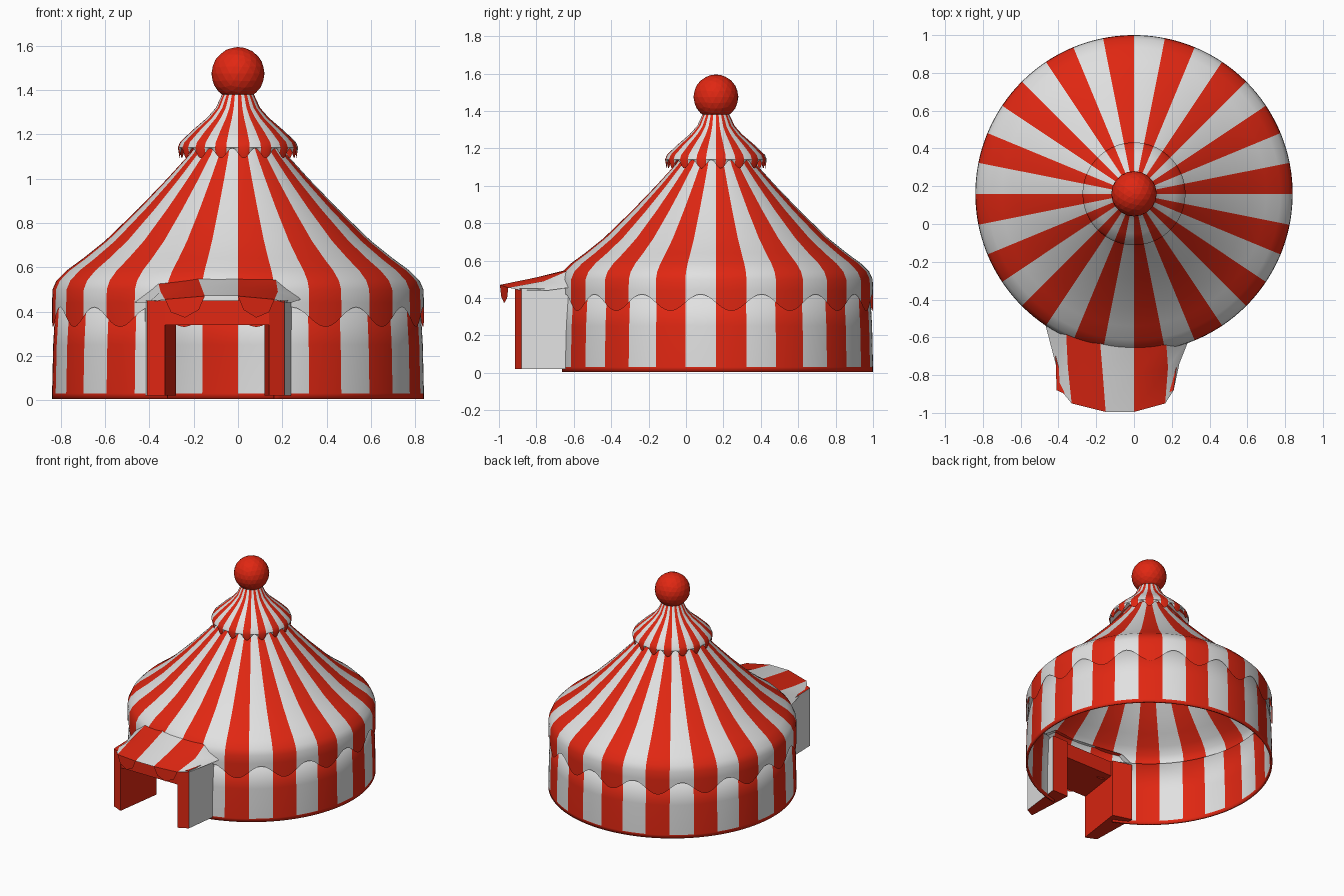
import bpy, bmesh, math
from mathutils import Vector

if "Cube" in bpy.data.objects:
    bpy.data.objects.remove(bpy.data.objects["Cube"])

def material(name, rgb):
    m = bpy.data.materials.new(name)
    m.diffuse_color = (*rgb, 1)
    m.use_nodes = True
    m.node_tree.nodes["Principled BSDF"].inputs["Base Color"].default_value = m.diffuse_color
    return m

MATS = [material("white_canvas", (0.75, 0.75, 0.75)), material("red_canvas", (0.75, 0.02, 0.006))]
CY, SECTORS, SUB = 0.16, 32, 6      # tent axis, stripes, columns per stripe

def finish(name, bm, angle=35):
    mesh = bpy.data.meshes.new(name)
    bm.to_mesh(mesh)
    bm.free()
    ob = bpy.data.objects.new(name, mesh)
    bpy.context.collection.objects.link(ob)
    for m in MATS:
        mesh.materials.append(m)
    if angle:
        bpy.ops.object.select_all(action='DESELECT')
        ob.select_set(True)
        bpy.context.view_layer.objects.active = ob
        bpy.ops.object.shade_smooth_by_angle(angle=math.radians(angle))
    return ob

def striped_lathe(name, profile, drop=0.0, skip=(), red_below=-1):
    """Revolve (radius, z) points; stripes alternate, red ones hang lower by drop."""
    bm, n = bmesh.new(), SECTORS * SUB
    cols = []
    for i in range(n):
        a = 2 * math.pi * i / n
        wave = math.sin(math.pi * i / SUB)          # positive on red stripes
        cols.append([bm.verts.new((r * math.cos(a), CY + r * math.sin(a),
                     z - (drop * wave if k == 0 else 0))) for k, (r, z) in enumerate(profile)])
    for i in range(n):
        if i // SUB in skip:
            continue
        a, b = cols[i], cols[(i + 1) % n]
        for k in range(len(profile) - 1):
            f = bm.faces.new((a[k], b[k], b[k + 1], a[k + 1]))
            f.material_index = 1 if (i // SUB) % 2 == 0 or profile[k + 1][1] <= red_below else 0
    bmesh.ops.delete(bm, geom=[v for v in bm.verts if not v.link_faces], context='VERTS')
    return finish(name, bm)

# Round wall with red hem and an open doorway
wall = striped_lathe("wall", [(0.84, 0.005), (0.84, 0.03), (0.835, 0.25), (0.822, 0.47)],
                     skip=(22, 23, 24), red_below=0.031)
sol = wall.modifiers.new("thickness", 'SOLIDIFY')
sol.thickness = 0.012

# Main roof and small upper roof, both with scalloped hems
striped_lathe("main_roof", [(0.84, 0.375), (0.84, 0.44), (0.838, 0.5), (0.82, 0.54), (0.775, 0.585),
                            (0.7, 0.64), (0.6, 0.72), (0.45, 0.865), (0.32, 1.0), (0.22, 1.11),
                            (0.16, 1.19)], drop=0.045)
striped_lathe("upper_roof", [(0.265, 1.115), (0.272, 1.14), (0.262, 1.165), (0.21, 1.215),
                             (0.14, 1.275), (0.1, 1.32), (0.07, 1.385)], drop=0.022)

# Ball on top
bm = bmesh.new()
bmesh.ops.create_icosphere(bm, subdivisions=3, radius=0.12)
bmesh.ops.translate(bm, verts=bm.verts, vec=(0, CY, 1.475))
for f in bm.faces:
    f.material_index = 1
finish("top_ball", bm, 0)

def prism(name, foot, z0, z1):
    """Extruded footprint; faces turned away from the doorway are white."""
    bm = bmesh.new()
    base = bm.faces.new([bm.verts.new((x, y, z0)) for x, y in foot])
    top = bmesh.ops.extrude_face_region(bm, geom=[base])["geom"]
    bmesh.ops.translate(bm, verts=[g for g in top if isinstance(g, bmesh.types.BMVert)], vec=(0, 0, z1 - z0))
    bmesh.ops.recalc_face_normals(bm, faces=bm.faces)
    for f in bm.faces:
        away = f.normal.x * (f.calc_center_median().x + 0.08)
        f.material_index = 0 if away > 0 and abs(f.normal.x) > 0.8 else 1
    return finish(name, bm, 0)

# Entrance passage
prism("left_door_wall", [(-0.41, -0.88), (-0.33, -0.915), (-0.28, -0.56), (-0.42, -0.52)], 0.02, 0.45)
prism("right_door_wall", [(0.21, -0.88), (0.14, -0.915), (0.12, -0.56), (0.25, -0.56)], 0.02, 0.45)
prism("door_lintel", [(-0.34, -0.91), (0.15, -0.91), (0.13, -0.58), (-0.29, -0.58)], 0.34, 0.45)

# Awning over the entrance: rows run from the roof to the hanging front hem
rows = [[(-0.47, -0.53, 0.44), (-0.36, -0.56, 0.53), (-0.18, -0.62, 0.55), (0, -0.64, 0.55),
         (0.17, -0.62, 0.55), (0.3, -0.59, 0.46)],
        [(-0.41, -0.76, 0.44), (-0.35, -0.76, 0.49), (-0.165, -0.8, 0.51), (0, -0.8, 0.51),
         (0.18, -0.76, 0.49), (0.24, -0.74, 0.44)],
        [(-0.405, -0.86, 0.44), (-0.33, -0.95, 0.455), (-0.15, -0.995, 0.47), (0, -0.995, 0.47),
         (0.165, -0.95, 0.455), (0.21, -0.88, 0.44)]]
bm = bmesh.new()
grid = [[bm.verts.new(p) for p in row] for row in rows]
for a, b in zip(grid, grid[1:]):
    for k in range(5):
        bm.faces.new((b[k], b[k + 1], a[k + 1], a[k])).material_index = k % 2
for k in (1, 3):                                    # red hanging scallops
    p, q = Vector(rows[2][k]), Vector(rows[2][k + 1])
    low = [bm.verts.new(p.lerp(q, t) - Vector((0, 0, d))) for t, d in ((0.15, 0.06), (0.5, 0.09), (0.85, 0.06))]
    bm.faces.new([grid[2][k]] + low + [grid[2][k + 1]]).material_index = 1
finish("awning", bm, 30)
